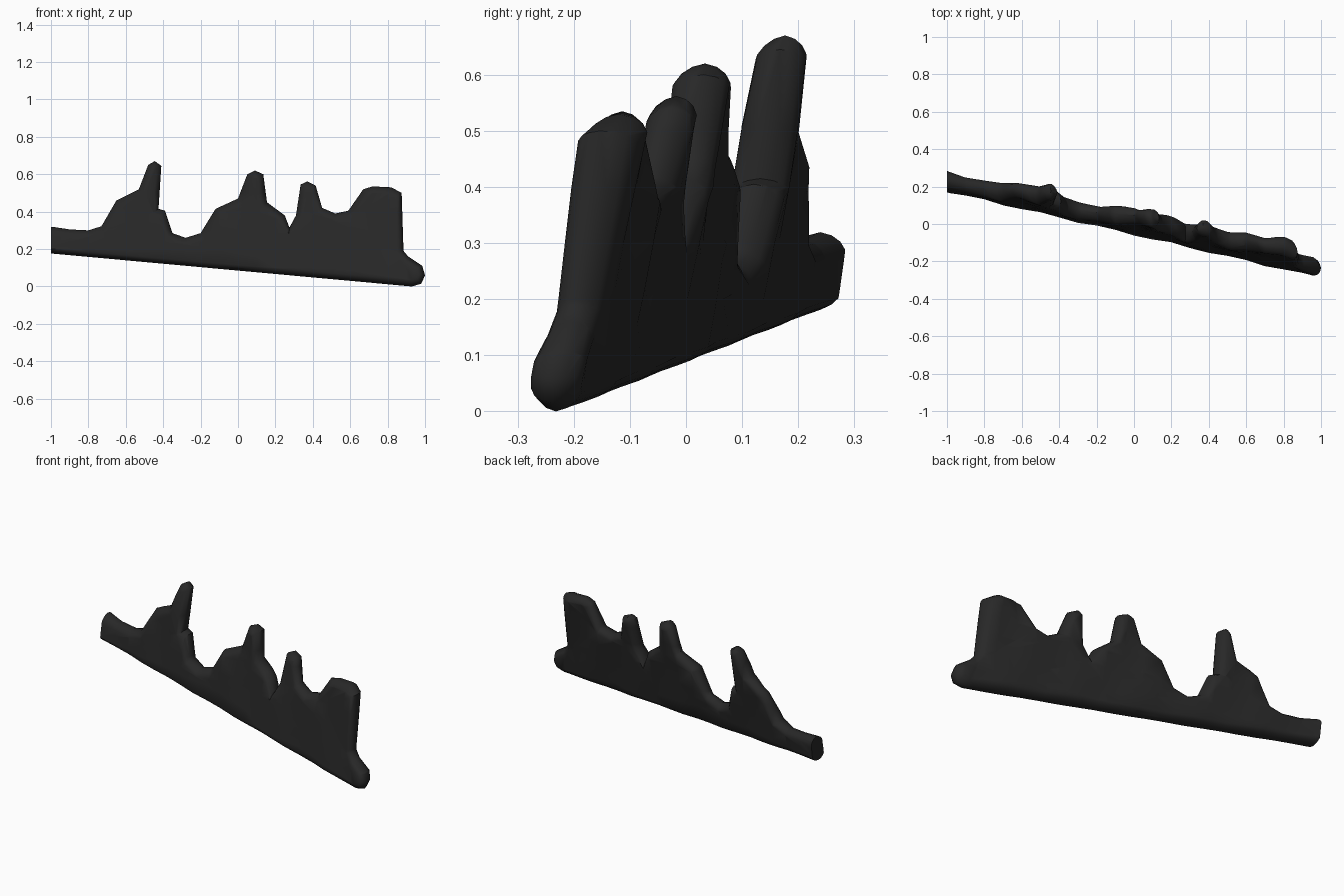
import bpy, bmesh, math
from mathutils import Vector

if "Cube" in bpy.data.objects:
    bpy.data.objects.remove(bpy.data.objects["Cube"])

# silhouette of the ridge (x, z), left to right along the crest, back along the base
outline = [(-1.06, 0.325), (-0.985, 0.318), (-0.9, 0.305), (-0.8, 0.30), (-0.73, 0.322), (-0.65, 0.46),
           (-0.53, 0.52), (-0.48, 0.65), (-0.445, 0.67), (-0.41, 0.645), (-0.425, 0.415),
           (-0.39, 0.405), (-0.35, 0.285), (-0.28, 0.26), (-0.2, 0.285), (-0.12, 0.415),
           (0, 0.47), (0.05, 0.60), (0.09, 0.62), (0.135, 0.60), (0.155, 0.45), (0.25, 0.38),
           (0.275, 0.315), (0.31, 0.38), (0.335, 0.545), (0.37, 0.562), (0.415, 0.54),
           (0.45, 0.42), (0.52, 0.39), (0.59, 0.405), (0.67, 0.52), (0.72, 0.535),
           (0.82, 0.53), (0.875, 0.50), (0.885, 0.19), (0.91, 0.16), (0.985, 0.11),
           (1.0, 0.06), (0.98, 0.015), (0.93, 0.0), (-1.06, 0.182)]
pts = [Vector(p) for p in outline]
n = len(pts)


def inset(d):
    """Move every outline point inward by d along its averaged normal."""
    out = []
    for i, p in enumerate(pts):
        a = (p - pts[i - 1]).normalized()
        b = (pts[(i + 1) % n] - p).normalized()
        t = (a + b).normalized()
        out.append(p + Vector((t.y, -t.x)) * d)
    return out


bm = bmesh.new()


def ring(d, y):
    return [bm.verts.new((p.x, y, p.y)) for p in inset(d)]


# rounded slab: shared rim, then inset rings swelling to the front and back
rim = ring(0, 0)
caps = []
for s in (-1, 1):
    prev = rim
    for d, y in ((0.006, 0.020), (0.018, 0.036), (0.034, 0.046)):
        cur = ring(d, s * y)
        for i in range(n):
            j = (i + 1) % n
            bm.faces.new((prev[i], prev[j], cur[j], cur[i]))
        prev = cur
    caps.append(bm.faces.new(prev))
bm.normal_update()
bmesh.ops.triangulate(bm, faces=caps)


def cut(co, no, clear=False):
    return bmesh.ops.bisect_plane(bm, geom=bm.verts[:] + bm.edges[:] + bm.faces[:],
                                  plane_co=co, plane_no=no, clear_outer=clear)


# flat left end
cut((-1, 0, 0), (-1, 0, 0), True)
bmesh.ops.holes_fill(bm, edges=[e for e in bm.edges if e.is_boundary], sides=0)

# grid cuts so the sides can undulate
for k in range(1, 20):
    cut((-1 + k * 0.1, 0, 0), (1, 0, 0))
for k in range(1, 6):
    cut((0, 0, k * 0.1), (0, 0, 1))

# run diagonally, lean the peaks back and add gentle lumps
for v in bm.verts:
    x, y, z = v.co
    rise = z - 0.091 * (0.93 - x)
    lump = 1 + 0.12 * math.sin(19 * x + 9 * z)
    v.co.y = y * lump - 0.232 * x - 0.016 + 0.15 * rise + 0.02 * rise * math.sin(31 * x + 2)

bmesh.ops.recalc_face_normals(bm, faces=bm.faces[:])
me = bpy.data.meshes.new("jagged_ridge")
bm.to_mesh(me)
bm.free()
ob = bpy.data.objects.new("jagged_ridge", me)
bpy.context.collection.objects.link(ob)

mat = bpy.data.materials.new("charcoal")
mat.diffuse_color = (0.021, 0.021, 0.021, 1)
mat.use_nodes = True
mat.node_tree.nodes["Principled BSDF"].inputs["Base Color"].default_value = mat.diffuse_color
me.materials.append(mat)

bpy.context.view_layer.objects.active = ob
ob.select_set(True)
bpy.ops.object.shade_smooth_by_angle(angle=math.radians(50))
